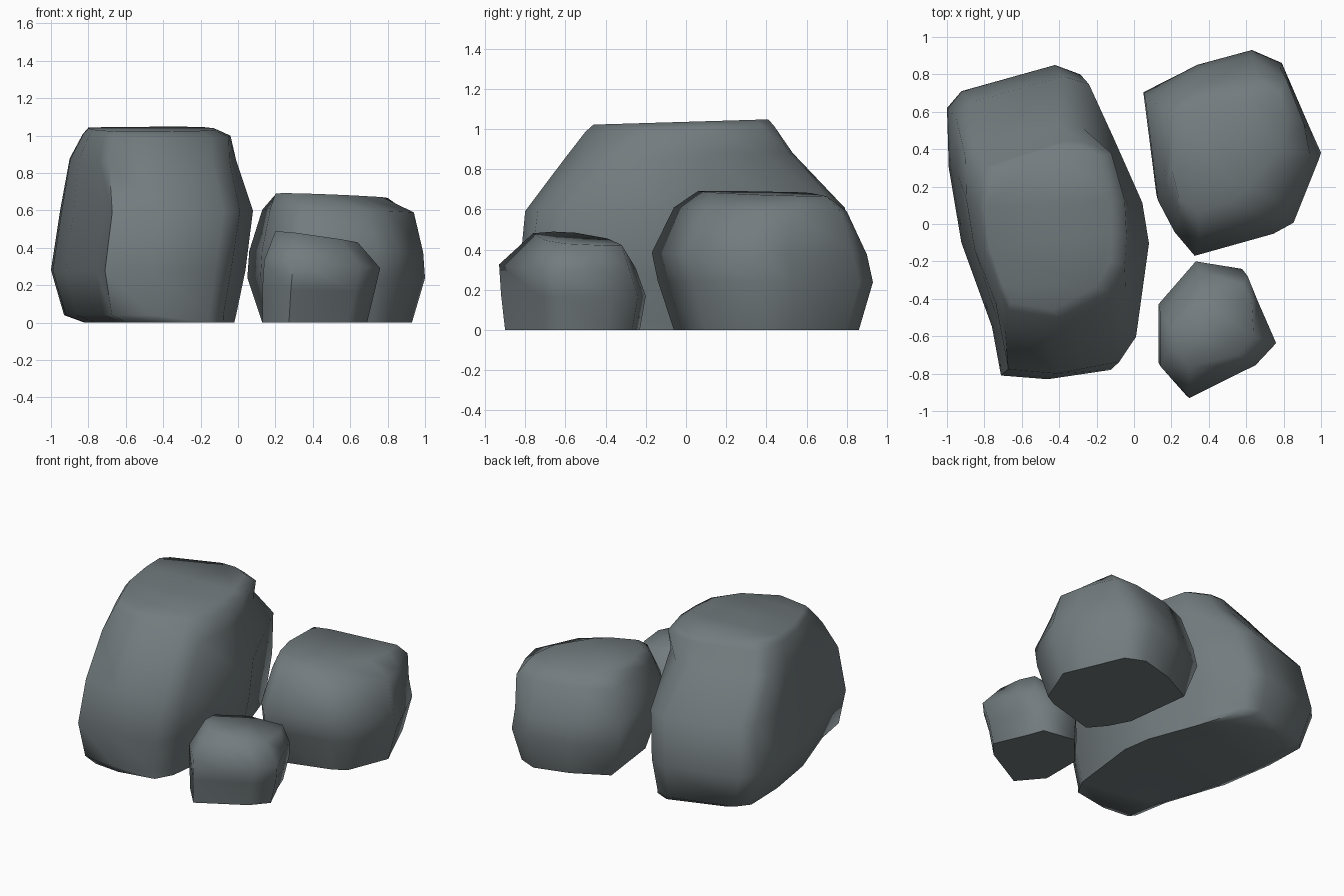
import bpy
import bmesh
import math

default_cube = bpy.data.objects.get("Cube")
if default_cube:
    bpy.data.objects.remove(default_cube, do_unlink=True)

# Single stone colour
stone = bpy.data.materials.new("slate_grey")
stone.use_nodes = True
colour = (0.17, 0.2, 0.21, 1)
stone.diffuse_color = colour
shader = next(n for n in stone.node_tree.nodes if n.type == "BSDF_PRINCIPLED")
shader.inputs["Base Color"].default_value = colour
shader.inputs["Roughness"].default_value = 0.9


def remap(values, new_low, new_high):
    """Fit a list of values to a new range."""
    low, high = min(values), max(values)
    scale = (new_high - new_low) / (high - low)
    return [new_low + (value - low) * scale for value in values]


def build_rock(name, outline, crown, levels, tilt):
    """Loft a plan outline up to a crown outline.

    Each level is (height, left, right, front, back, blend towards the crown).
    """
    bm = bmesh.new()
    peak, left, right, front, back, _ = levels[-1]
    centre_x, centre_y = (left + right) / 2, (front + back) / 2
    rings = []
    for height, left, right, front, back, blend in levels:
        shape = [(ox + (cx - ox) * blend, oy + (cy - oy) * blend)
                 for (ox, oy), (cx, cy) in zip(outline, crown)]
        xs = remap([x for x, _ in shape], left, right)
        ys = remap([y for _, y in shape], front, back)
        ring = []
        for x, y in zip(xs, ys):
            # The crown leans, the base stays flat
            lean = tilt[0] * (x - centre_x) + tilt[1] * (y - centre_y)
            ring.append(bm.verts.new((x, y, height + lean * (height / peak) ** 2)))
        rings.append(ring)

    # Sides, base and crown
    count = len(outline)
    for lower, upper in zip(rings, rings[1:]):
        for i in range(count):
            j = (i + 1) % count
            bm.faces.new((lower[i], lower[j], upper[j], upper[i]))
    bm.faces.new(rings[0])
    bm.faces.new(rings[-1])
    bmesh.ops.recalc_face_normals(bm, faces=bm.faces)
    bmesh.ops.triangulate(bm, faces=[f for f in bm.faces if len(f.verts) > 4])

    mesh = bpy.data.meshes.new(name)
    bm.to_mesh(mesh)
    bm.free()
    mesh.materials.append(stone)
    rock = bpy.data.objects.new(name, mesh)
    bpy.context.collection.objects.link(rock)
    bpy.ops.object.select_all(action="DESELECT")
    rock.select_set(True)
    bpy.context.view_layer.objects.active = rock
    bpy.ops.object.shade_smooth_by_angle(angle=math.radians(70))


# Tall long boulder on the right-hand side
build_rock(
    "large_rock",
    outline=[(-1, .62), (-.92, .71), (-.4, .85), (-.26, .8), (-.13, .48),
             (.04, .12), (.08, -.1), (0, -.65), (-.09, -.78), (-.44, -.83),
             (-.7, -.81), (-.75, -.55), (-.92, -.1), (-.99, .3)],
    crown=[(-.82, .25), (-.76, .3), (-.38, .42), (-.26, .42), (-.12, .36),
           (-.05, .12), (-.04, -.06), (-.05, -.22), (-.14, -.36), (-.4, -.49),
           (-.66, -.45), (-.71, -.35), (-.79, -.14), (-.82, .08)],
    levels=[(0, -.82, -.02, -.79, .76, 0),
            (.04, -.93, -.01, -.8, .8, 0),
            (.28, -1, .04, -.83, .85, 0),
            (.6, -.95, .08, -.8, .79, .15),
            (.87, -.9, -.01, -.6, .53, .65),
            (1, -.83, -.04, -.5, .44, 1),
            (1.035, -.8, -.12, -.46, .41, 1)],
    tilt=(0, .03))

# Medium boulder at the back left
build_rock(
    "medium_rock",
    outline=[(.05, .7), (.34, .85), (.63, .93), (.79, .86), (.93, .53),
             (1, .37), (.86, .02), (.75, -.04), (.32, -.16), (.21, -.03),
             (.12, .14)],
    crown=[(.2, .58), (.3, .62), (.6, .67), (.78, .7), (.8, .58), (.77, .4),
           (.62, .2), (.52, .12), (.34, .06), (.24, .14), (.2, .3)],
    levels=[(0, .13, .93, -.06, .86, 0),
            (.24, .05, 1, -.14, .93, 0),
            (.38, .06, .99, -.17, .9, 0),
            (.6, .13, .94, -.06, .8, .4),
            (.68, .2, .8, .06, .7, 1)],
    tilt=(-.03, -.02))

# Small stone at the front left
build_rock(
    "small_rock",
    outline=[(.13, -.43), (.34, -.2), (.6, -.24), (.65, -.37), (.76, -.61),
             (.65, -.73), (.29, -.92), (.13, -.74)],
    crown=[(.2, -.55), (.36, -.39), (.58, -.32), (.63, -.42), (.64, -.6),
           (.55, -.7), (.3, -.76), (.2, -.66)],
    levels=[(0, .13, .69, -.9, -.23, 0),
            (.17, .13, .73, -.92, -.2, 0),
            (.31, .14, .76, -.93, -.25, .1),
            (.455, .2, .64, -.76, -.32, 1)],
    tilt=(-.13, -.05))
